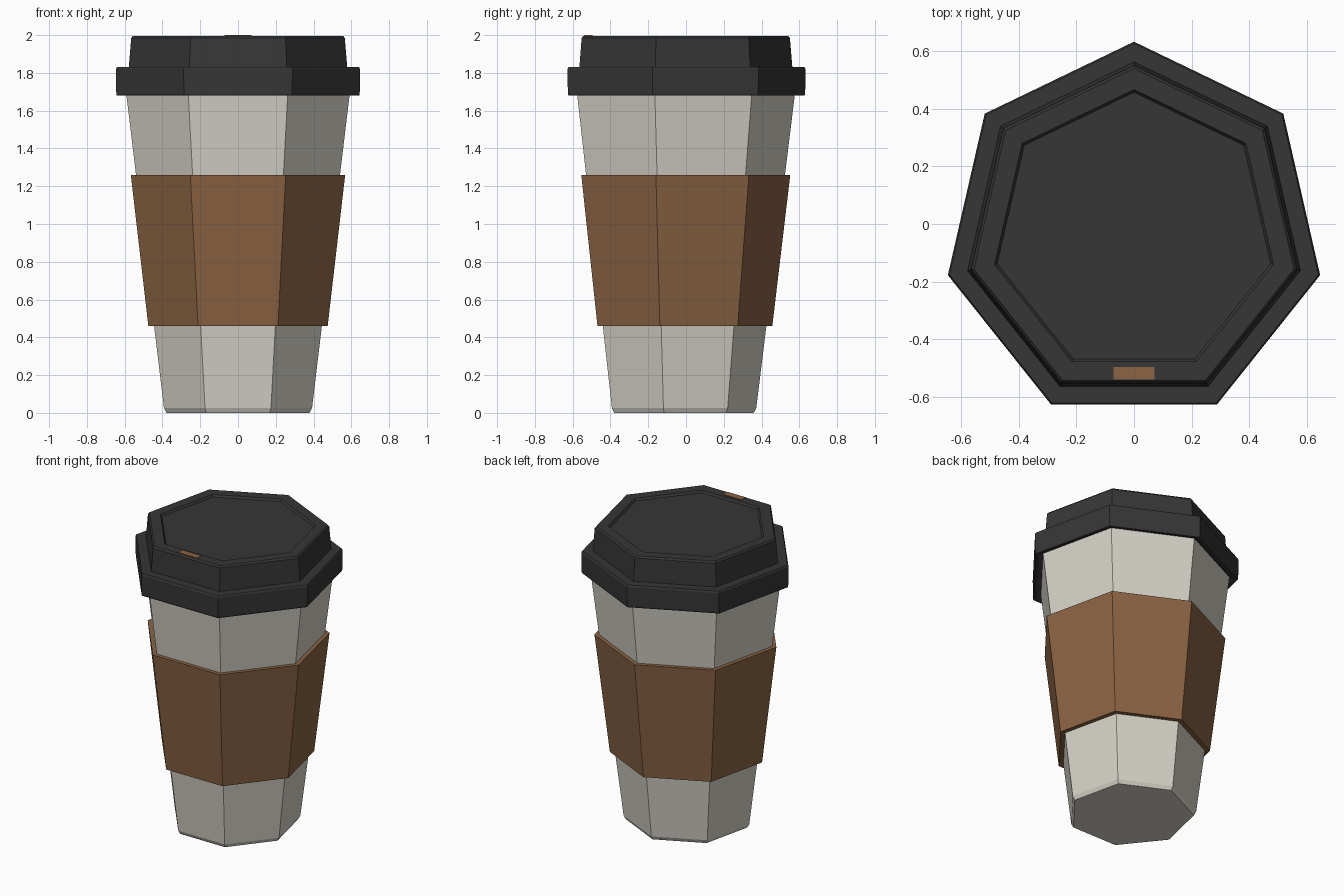
import bpy, bmesh, math

if "Cube" in bpy.data.objects:
    bpy.data.objects.remove(bpy.data.objects["Cube"])

SIDES = 7
CY = -0.03  # the heptagon's centre, so that its bounds are centred on y = 0


def material(name, color):
    m = bpy.data.materials.new(name)
    m.diffuse_color = (*color, 1)
    m.use_nodes = True
    m.node_tree.nodes["Principled BSDF"].inputs["Base Color"].default_value = m.diffuse_color
    return m


paper = material("off white paper", (0.67, 0.645, 0.575))
card = material("brown cardboard", (0.258, 0.125, 0.057))
plastic = material("dark plastic", (0.037, 0.037, 0.037))


def finish(name, bm, mat):
    bmesh.ops.recalc_face_normals(bm, faces=bm.faces)
    me = bpy.data.meshes.new(name)
    bm.to_mesh(me)
    bm.free()
    me.materials.append(mat)
    ob = bpy.data.objects.new(name, me)
    bpy.context.collection.objects.link(ob)
    return ob


def lathe(name, profile, mat, closed=False):
    """Seven-sided lathe of (radius, z) points; ends are capped, or joined if closed."""
    bm = bmesh.new()
    rings = []
    for r, z in profile:
        ring = []
        for i in range(SIDES):
            a = math.pi / 2 + math.tau * i / SIDES
            ring.append(bm.verts.new((r * math.cos(a), CY + r * math.sin(a), z)))
        rings.append(ring)
    pairs = list(zip(rings, rings[1:]))
    if closed:
        pairs.append((rings[-1], rings[0]))
    else:
        bm.faces.new(rings[0])
        bm.faces.new(rings[-1])
    for a, b in pairs:
        for i in range(SIDES):
            j = (i + 1) % SIDES
            bm.faces.new((a[i], a[j], b[j], b[i]))
    return finish(name, bm, mat)


# Tapered cup with a small bevel at the foot
lathe("cup", [(0.388, 0), (0.402, 0.025), (0.613, 1.74)], paper)

# Cardboard sleeve, an open band around the cup
lathe("sleeve", [(0.487, 0.46), (0.582, 1.26), (0.55, 1.26), (0.455, 0.46)], card, closed=True)

# Lid: overhanging rim, raised crown and shallow recess on top
lathe("lid", [(0.600, 1.70), (0.635, 1.68), (0.658, 1.68), (0.661, 1.69),
              (0.663, 1.82), (0.657, 1.831), (0.593, 1.831),
              (0.580, 1.985), (0.570, 1.996), (0.497, 1.996),
              (0.487, 1.982)], plastic)

# Sip opening, a thin plate at the front of the crown
bm = bmesh.new()
bmesh.ops.create_cube(bm, size=1)
for v in bm.verts:
    v.co = (v.co.x * 0.142, v.co.y * 0.044 - 0.518, v.co.z * 0.008 + 1.996)
finish("sip_opening", bm, card)
